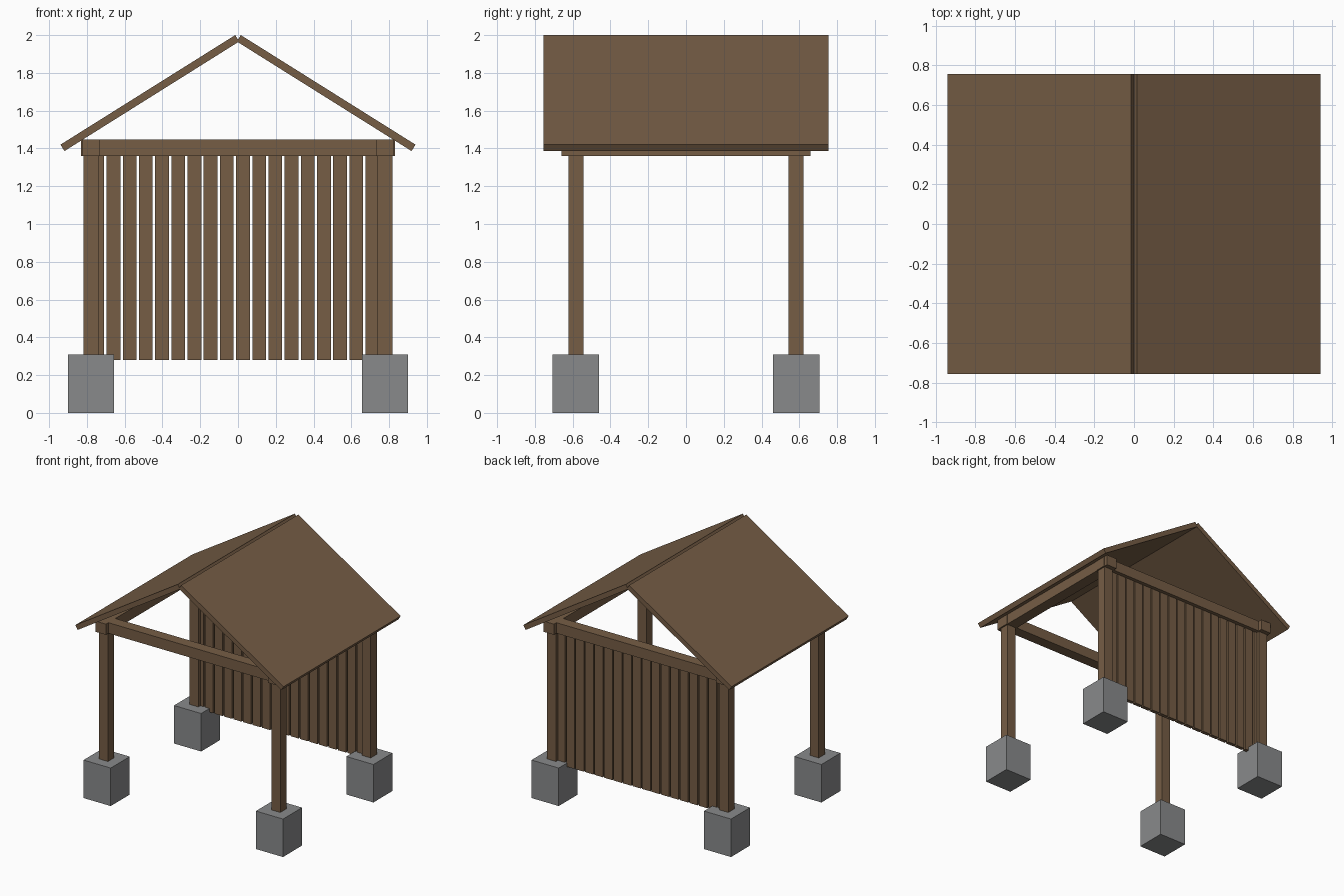
import bpy
import bmesh
from mathutils import Vector

if "Cube" in bpy.data.objects:
    bpy.data.objects.remove(bpy.data.objects["Cube"], do_unlink=True)


def material(name, rgb):
    mat = bpy.data.materials.new(name)
    mat.use_nodes = True
    mat.diffuse_color = (*rgb, 1)
    bsdf = mat.node_tree.nodes["Principled BSDF"]
    bsdf.inputs["Base Color"].default_value = (*rgb, 1)
    bsdf.inputs["Roughness"].default_value = 0.9
    return mat


WOOD = material("brown wood", (0.18, 0.11, 0.06))
CONCRETE = material("grey concrete", (0.25, 0.255, 0.26))


def prism(name, profile, y0, y1, mat):
    """Extrude an x-z profile from y0 to y1."""
    bm = bmesh.new()
    face = bm.faces.new([bm.verts.new((x, y0, z)) for x, z in profile])
    ext = bmesh.ops.extrude_face_region(bm, geom=[face])
    verts = [v for v in ext["geom"] if isinstance(v, bmesh.types.BMVert)]
    bmesh.ops.translate(bm, verts=verts, vec=(0, y1 - y0, 0))
    bmesh.ops.recalc_face_normals(bm, faces=bm.faces)
    mesh = bpy.data.meshes.new(name)
    bm.to_mesh(mesh)
    bm.free()
    mesh.materials.append(mat)
    obj = bpy.data.objects.new(name, mesh)
    bpy.context.collection.objects.link(obj)
    return obj


def box(name, cx, cy, width, depth, z0, z1, mat):
    x0, x1 = cx - width / 2, cx + width / 2
    profile = [(x0, z0), (x1, z0), (x1, z1), (x0, z1)]
    return prism(name, profile, cy - depth / 2, cy + depth / 2, mat)


POST_X, POST_Y = 0.778, 0.583
BEAM_Z, BEAM_TOP = 1.36, 1.447

# Footings and posts at the four corners
for sx, side in ((1, "left"), (-1, "right")):
    for sy, end in ((-1, "front"), (1, "back")):
        x, y = sx * POST_X, sy * POST_Y
        box(f"{end}_{side}_footing", x, y, 0.245, 0.245, 0, 0.31, CONCRETE)
        box(f"{end}_{side}_post", x, y, 0.08, 0.08, 0.31, BEAM_Z, WOOD)

# Cross beams and side beams, overlapping at the corners
for sy, end in ((-1, "front"), (1, "back")):
    box(f"{end}_beam", 0, sy * POST_Y, 1.66, 0.09, BEAM_Z, BEAM_TOP, WOOD)
for sx, side in ((1, "left"), (-1, "right")):
    box(f"{side}_beam", sx * POST_X, 0, 0.094, 1.32, BEAM_Z, BEAM_TOP, WOOD)

# Slatted back wall
for i in range(18):
    x = -0.745 + i * 0.0857
    box(f"wall_slat_{i + 1}", x, POST_Y, 0.073, 0.03, 0.28, BEAM_Z, WOOD)

# Two sloping roof slabs meeting at the ridge
ridge, eave = Vector((0.015, 2.0)), Vector((0.94, 1.42))
slope = (eave - ridge).normalized()
drop = Vector((slope.y, -slope.x)) * 0.04
for sx, side in ((1, "left"), (-1, "right")):
    corners = (ridge, eave, eave + drop, ridge + drop)
    prism(f"{side}_roof", [(sx * p.x, p.y) for p in corners], -0.755, 0.755, WOOD)
